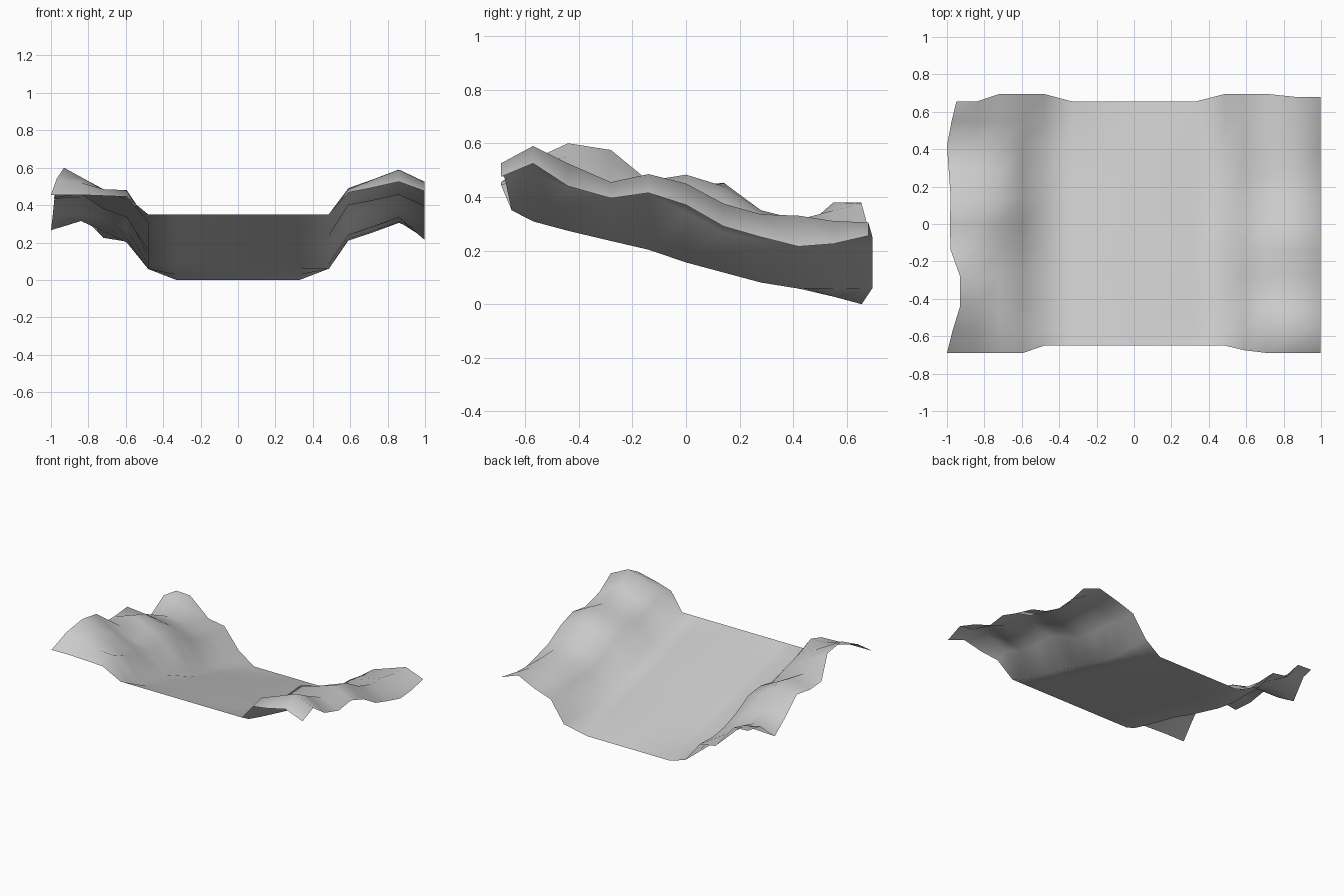
import bpy, bmesh

if "Cube" in bpy.data.objects:
    bpy.data.objects.remove(bpy.data.objects["Cube"])

# Long profiles, front to back (11 stations)
ys = [-.69, -.57, -.44, -.28, -.14, 0, .14, .28, .42, .55, .69]
left_edge_x = [-1, -.97, -.93, -.93, -.98, -.985, -.98, -.99, -1, -.975, -.95]
left_edge = [.455, .54, .60, .575, .44, .435, .453, .35, .265, .38, .38]
left_ridge = [.455, .52, .55, .52, .46, .483, .44, .35, .315, .35, .375]
left_mid = [.45, .485, .485, .455, .38, .42, .41, .33, .285, .26, .225]
left_shoulder = [.445, .48, .425, .38, .335, .36, .345, .27, .22, .20, .205]
right_ridge = [.525, .59, .525, .455, .485, .45, .375, .335, .33, .31, .305]
right_edge = [.475, .525, .44, .395, .415, .37, .29, .25, .215, .225, .255]
right_rise = [.67, .62, .61, .73, .73, .61, .55, .59, .66, .68, .69]
toe_lift = [0, -.02, -.02, -.015, -.01, -.02, -.02, -.02, -.005, .03, .06]


def section(i):
    """One cross-section of the valley, left to right."""
    road_y = max(-.65, min(.655, ys[i]))
    r = .35 * (.655 - road_y) / 1.305        # flat inclined floor
    toe = r + toe_lift[i]

    def bank(t):
        return r + t * (right_ridge[i] - r)
    t = right_rise[i]
    pts = [(left_edge_x[i], left_edge[i]), (-.84, left_ridge[i]),
           (-.72, left_mid[i]), (-.595, left_shoulder[i]), (-.48, toe),
           (-.33, r), (0, r), (.33, r), (.485, toe),
           (.59, bank(t)), (.715, bank(.48 + t / 2)), (.86, right_ridge[i]),
           (.997, right_edge[i])]
    out = []
    for x, z in pts:
        y = ys[i]
        # ends of the road are set back a little from the banks
        if i == 0 and abs(x) < .5:
            y = -.65
        elif i == 0 and x == .59:
            y = -.675
        if i == 10:
            y = .655 if abs(x) < .4 or x < -.8 else .68 if x > .8 else .695
        out.append((x, y, z))
    return out


# Sloping valley floor with hilly banks, one open sheet
bm = bmesh.new()
rows = [[bm.verts.new(p) for p in section(i)] for i in range(len(ys))]
for a, b in zip(rows, rows[1:]):
    for j in range(len(a) - 1):
        bm.faces.new((a[j], a[j + 1], b[j + 1], b[j]))
for f in bm.faces:
    f.smooth = True
mesh = bpy.data.meshes.new("valley_terrain")
bm.to_mesh(mesh)
bm.free()
obj = bpy.data.objects.new("valley_terrain", mesh)
bpy.context.collection.objects.link(obj)
